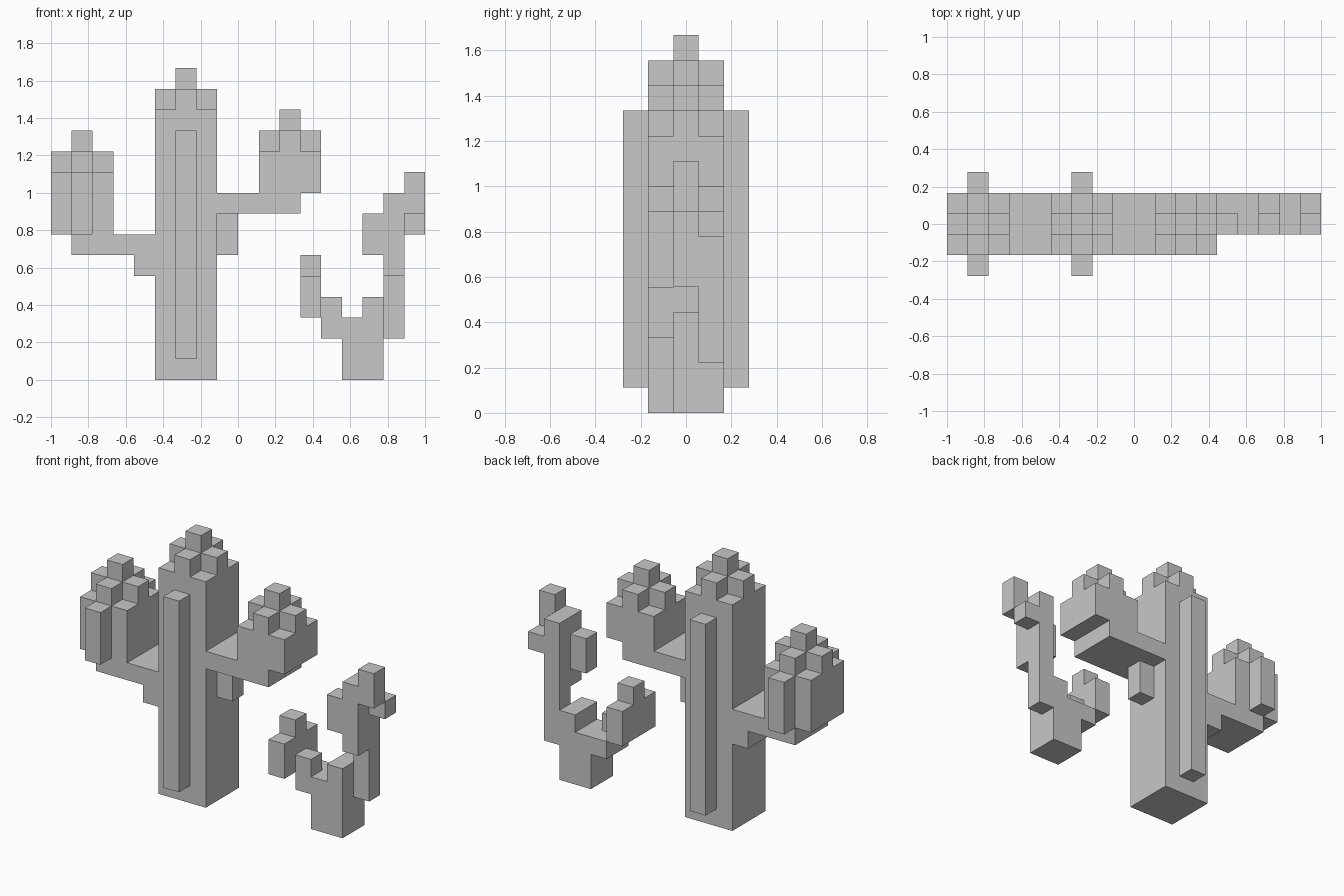
import bpy
import bmesh
from mathutils import Vector

if "Cube" in bpy.data.objects:
    bpy.data.objects.remove(bpy.data.objects["Cube"], do_unlink=True)

UNIT = 1 / 9                      # edge of one block
ORIGIN = Vector((-1, -2.5 * UNIT, 0))

grey = bpy.data.materials.new("plain_grey")
grey.use_nodes = True
grey.diffuse_color = (0.58, 0.58, 0.58, 1)
grey.node_tree.nodes["Principled BSDF"].inputs["Base Color"].default_value = grey.diffuse_color


def box(x, y, z):
    """Block cells in the given (start, end) ranges."""
    return {(i, j, k) for i in range(*x) for j in range(*y) for k in range(*z)}


def stem(x, z0, z1):
    """Three-block-wide stem with a stepped crown: corners, cross, centre."""
    mid = (x + 1, x + 2)
    return (box((x, x + 3), (1, 4), (z0, z1))
            | box((x, x + 3), (2, 3), (z1, z1 + 1))
            | box(mid, (1, 4), (z1, z1 + 1))
            | box(mid, (2, 3), (z1, z1 + 2)))


def ribs(x, z0, z1):
    """Thin ribs on the front and back of a stem."""
    return box((x, x + 1), (0, 1), (z0, z1)) | box((x, x + 1), (4, 5), (z0, z1))


parts = {
    # Large cactus
    "trunk": stem(5, 0, 13),
    "trunk_ribs": ribs(6, 1, 12),
    "right_arm": box((1, 5), (1, 4), (6, 7)) | box((4, 5), (1, 4), (5, 6)),
    "right_arm_head": stem(0, 7, 10),
    "right_arm_ribs": ribs(1, 7, 10),
    "left_arm": box((8, 12), (1, 4), (8, 9)) | box((8, 9), (2, 3), (6, 8)),
    "left_arm_head": stem(10, 9, 11),
    # Small cactus
    "small_base": box((14, 16), (2, 4), (0, 3)) | box((15, 16), (2, 4), (3, 4)),
    "small_right_branch": box((13, 14), (2, 4), (2, 3)) | box((13, 14), (2, 3), (3, 4)),
    "small_right_tip": box((12, 13), (1, 4), (3, 5)) | box((12, 13), (2, 3), (5, 6)),
    "small_left_stem": box((16, 17), (3, 4), (2, 5)) | box((16, 17), (2, 4), (5, 9)),
    "small_inner_bud": box((15, 16), (2, 3), (6, 8)),
    "small_top_bud": box((17, 18), (2, 3), (8, 10)),
    "small_outer_bud": box((17, 18), (3, 4), (7, 8)),
}
solid = set().union(*parts.values())


def build(name, cells):
    """Outer skin of the cells, with flat areas merged into single faces."""
    bm = bmesh.new()
    for cell in sorted(cells):
        centre = Vector(cell) + Vector((0.5, 0.5, 0.5))
        for axis in range(3):
            for sign in (-1, 1):
                n = Vector((0, 0, 0))
                n[axis] = sign
                if tuple(int(c + d) for c, d in zip(cell, n)) in solid:
                    continue
                u = Vector((0, 0, 0))
                u[(axis + 1) % 3] = 0.5
                v = n.cross(u)
                ring = (-u - v, u - v, u + v, v - u)
                bm.faces.new([bm.verts.new(ORIGIN + UNIT * (centre + n / 2 + r))
                              for r in ring])
    bmesh.ops.remove_doubles(bm, verts=bm.verts, dist=0.001)
    bmesh.ops.dissolve_limit(bm, angle_limit=0.01, verts=bm.verts, edges=bm.edges)
    mesh = bpy.data.meshes.new(name)
    bm.to_mesh(mesh)
    bm.free()
    mesh.materials.append(grey)
    bpy.context.collection.objects.link(bpy.data.objects.new(name, mesh))


for part, part_cells in parts.items():
    build(part, part_cells)
